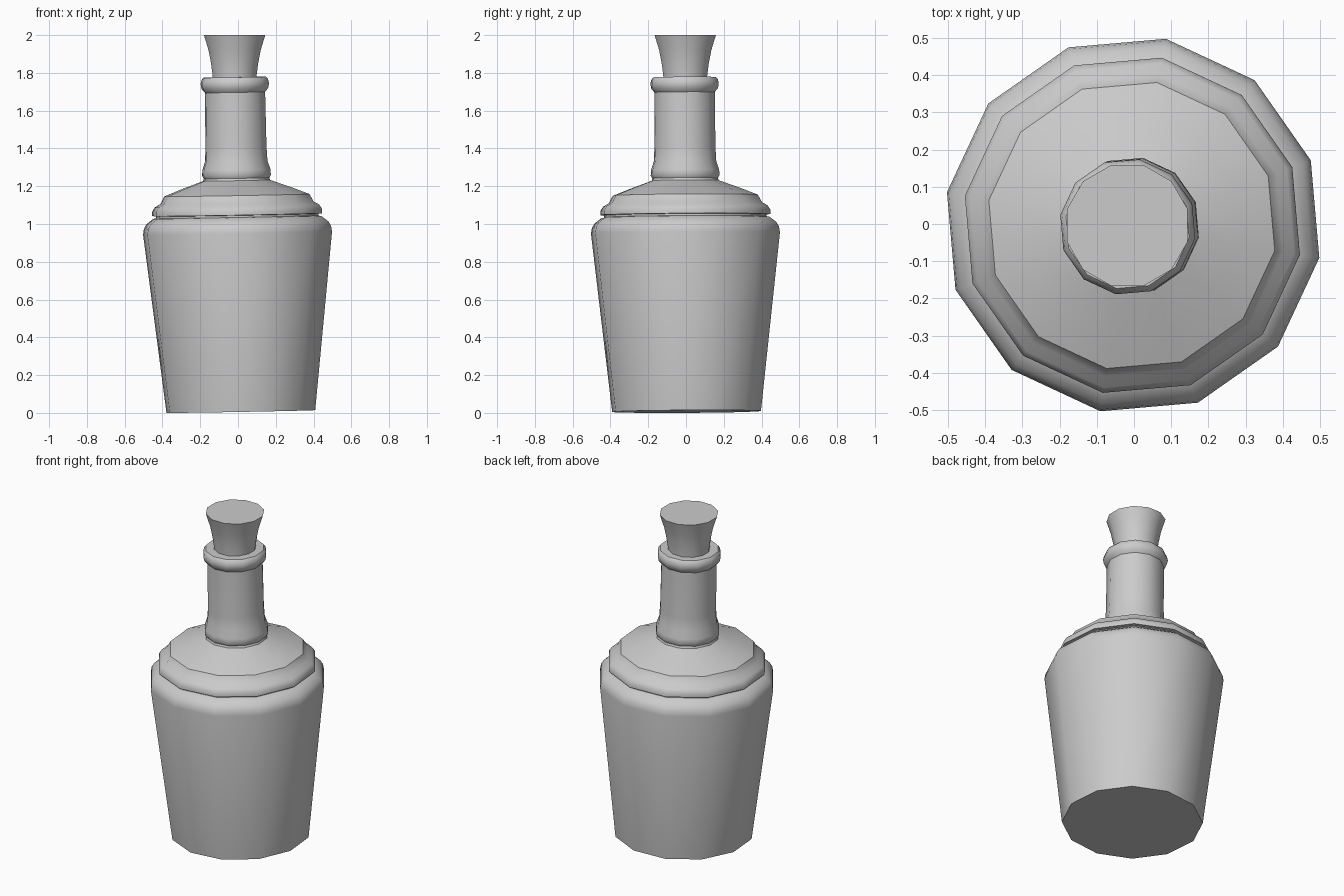
import bpy, bmesh
from math import sin, cos, pi, radians

if "Cube" in bpy.data.objects:
    bpy.data.objects.remove(bpy.data.objects["Cube"])

SIDES = 12


def lathe(name, profile, start_deg, location, tilt=(0, 0)):
    """Spin a (radius, height) profile into a capped, smooth-by-angle solid."""
    bm = bmesh.new()
    rings = []
    for r, z in profile:
        angles = [radians(start_deg) + 2 * pi * i / SIDES for i in range(SIDES)]
        rings.append([bm.verts.new((r * cos(a), r * sin(a), z)) for a in angles])
    for low, high in zip(rings, rings[1:]):
        for i in range(SIDES):
            j = (i + 1) % SIDES
            bm.faces.new((low[i], low[j], high[j], high[i]))
    bm.faces.new(rings[0][::-1])
    bm.faces.new(rings[-1])
    mesh = bpy.data.meshes.new(name)
    bm.to_mesh(mesh)
    bm.free()
    obj = bpy.data.objects.new(name, mesh)
    bpy.context.collection.objects.link(obj)
    obj.location = location
    obj.rotation_euler = (radians(tilt[0]), radians(tilt[1]), 0)
    bpy.ops.object.select_all(action='DESELECT')
    obj.select_set(True)
    bpy.context.view_layer.objects.active = obj
    bpy.ops.object.shade_smooth_by_angle(angle=radians(38))
    return obj


# Bottle: tapered body, rounded shoulder, grooved band, cone, neck and lip
bottle_profile = [
    (0.40, 0.00), (0.508, 0.945), (0.503, 0.975), (0.488, 1.00), (0.452, 1.027),
    (0.437, 1.03), (0.437, 1.04), (0.457, 1.042), (0.457, 1.065), (0.442, 1.088),
    (0.412, 1.105), (0.39, 1.145), (0.30, 1.18), (0.18, 1.223),
    (0.176, 1.235), (0.185, 1.25), (0.183, 1.28), (0.168, 1.325),
    (0.164, 1.40), (0.162, 1.69), (0.179, 1.71), (0.184, 1.735),
    (0.179, 1.757), (0.168, 1.77), (0.10, 1.77),
]
lathe("bottle", bottle_profile, 20, (0.015, 0.003, 0.0075), (0.35, -1.05))

# Flared stopper seated upright in the neck
stopper_profile = [
    (0.117, 1.74), (0.121, 1.79), (0.129, 1.85), (0.143, 1.92), (0.168, 2.0),
]
lathe("stopper", stopper_profile, 15, (-0.018, -0.004, 0))
